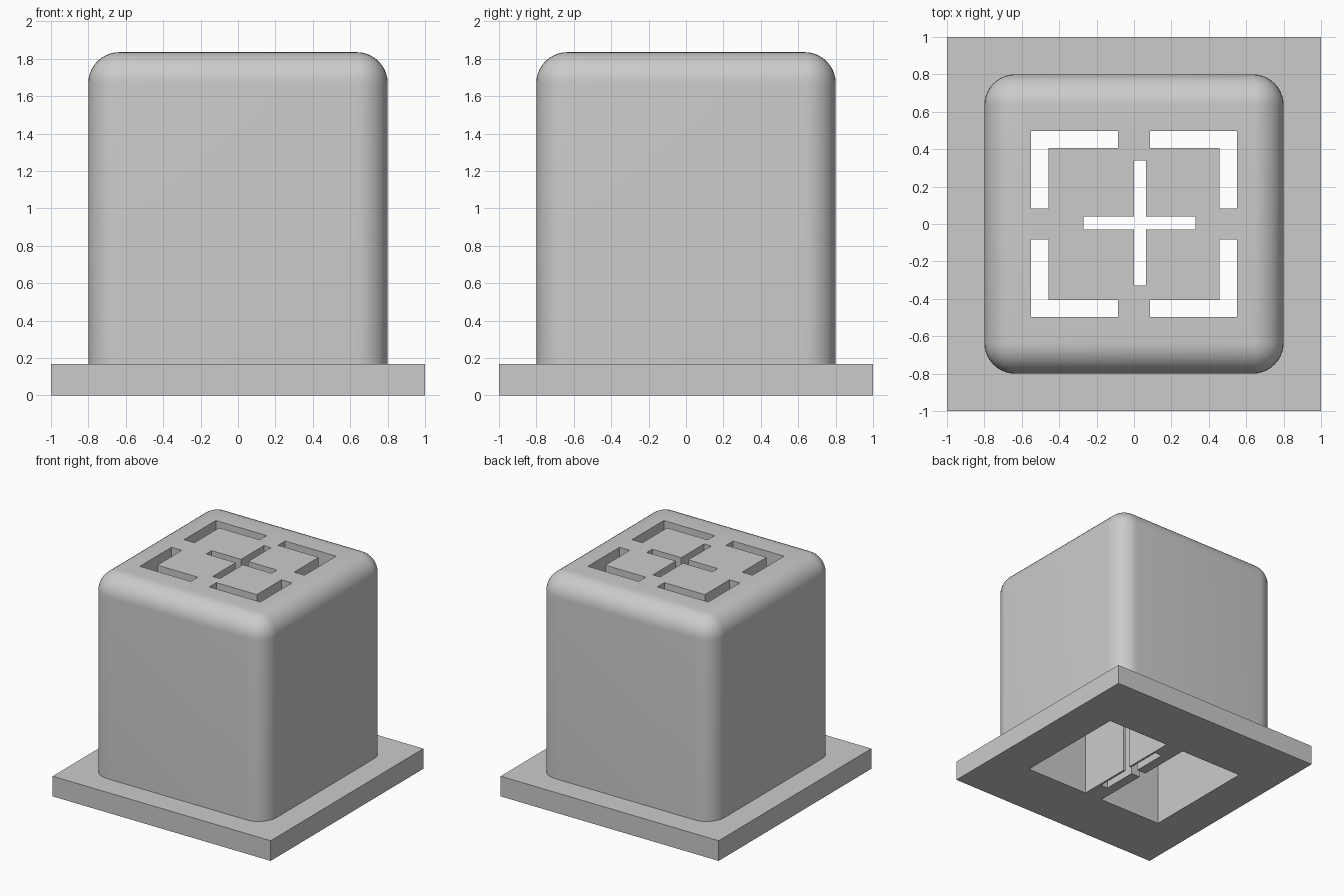
import bpy, bmesh, math

if "Cube" in bpy.data.objects:
    bpy.data.objects.remove(bpy.data.objects["Cube"], do_unlink=True)

grey = bpy.data.materials.new("plain_grey")
grey.use_nodes = True
colour = (0.6, 0.6, 0.6, 1)
grey.diffuse_color = colour
grey.node_tree.nodes["Principled BSDF"].inputs["Base Color"].default_value = colour


def box(name, x, y, z, radius=0):
    """Box from ranges; a radius rounds every edge except the bottom ones."""
    bm = bmesh.new()
    bmesh.ops.create_cube(bm, size=1)
    for v in bm.verts:
        v.co = [r[0] if c < 0 else r[1] for c, r in zip(v.co, (x, y, z))]
    if radius:
        edges = [e for e in bm.edges if max(v.co.z for v in e.verts) > z[0] + 0.01]
        bmesh.ops.bevel(bm, geom=edges, offset=radius, offset_type='OFFSET',
                        segments=10, profile=0.5, affect='EDGES')
    bmesh.ops.recalc_face_normals(bm, faces=bm.faces)
    mesh = bpy.data.meshes.new(name)
    bm.to_mesh(mesh)
    bm.free()
    mesh.materials.append(grey)
    obj = bpy.data.objects.new(name, mesh)
    bpy.context.collection.objects.link(obj)
    return obj


def span(a, b, sign):
    return tuple(sorted((a * sign, b * sign)))


base = box("base_plate", (-1, 1), (-1, 1), (0, 0.167))
body = box("rounded_body", (-0.8, 0.8), (-0.8, 0.8), (0.167, 1.835), 0.165)

# Cutters: two hollows either side of a central rib, corner brackets, centre cross
through = (-1, 3)
cutters = []
for sx in (-1, 1):
    cutters.append(box("hollow_cutter", span(0.083, 0.667, sx), (-0.5, 0.5), (-1, 1.67)))
    for sy in (-1, 1):
        cutters.append(box("bracket_cutter", span(0.085, 0.552, sx), span(0.405, 0.497, sy), through))
        cutters.append(box("bracket_cutter", span(0.457, 0.552, sx), span(0.083, 0.497, sy), through))
cutters.append(box("cross_cutter", (0, 0.065), (-0.33, 0.34), through))
cutters.append(box("cross_cutter", (-0.27, 0.33), (-0.03, 0.04), through))

for part in (base, body):
    for cutter in cutters:
        mod = part.modifiers.new("cut", 'BOOLEAN')
        mod.operation = 'DIFFERENCE'
        mod.solver = 'EXACT'
        mod.object = cutter
    bpy.ops.object.select_all(action='DESELECT')
    part.select_set(True)
    bpy.context.view_layer.objects.active = part
    for mod in list(part.modifiers):
        bpy.ops.object.modifier_apply(modifier=mod.name)
    bpy.ops.object.shade_smooth_by_angle(angle=math.radians(30))

for cutter in cutters:
    bpy.data.objects.remove(cutter, do_unlink=True)
